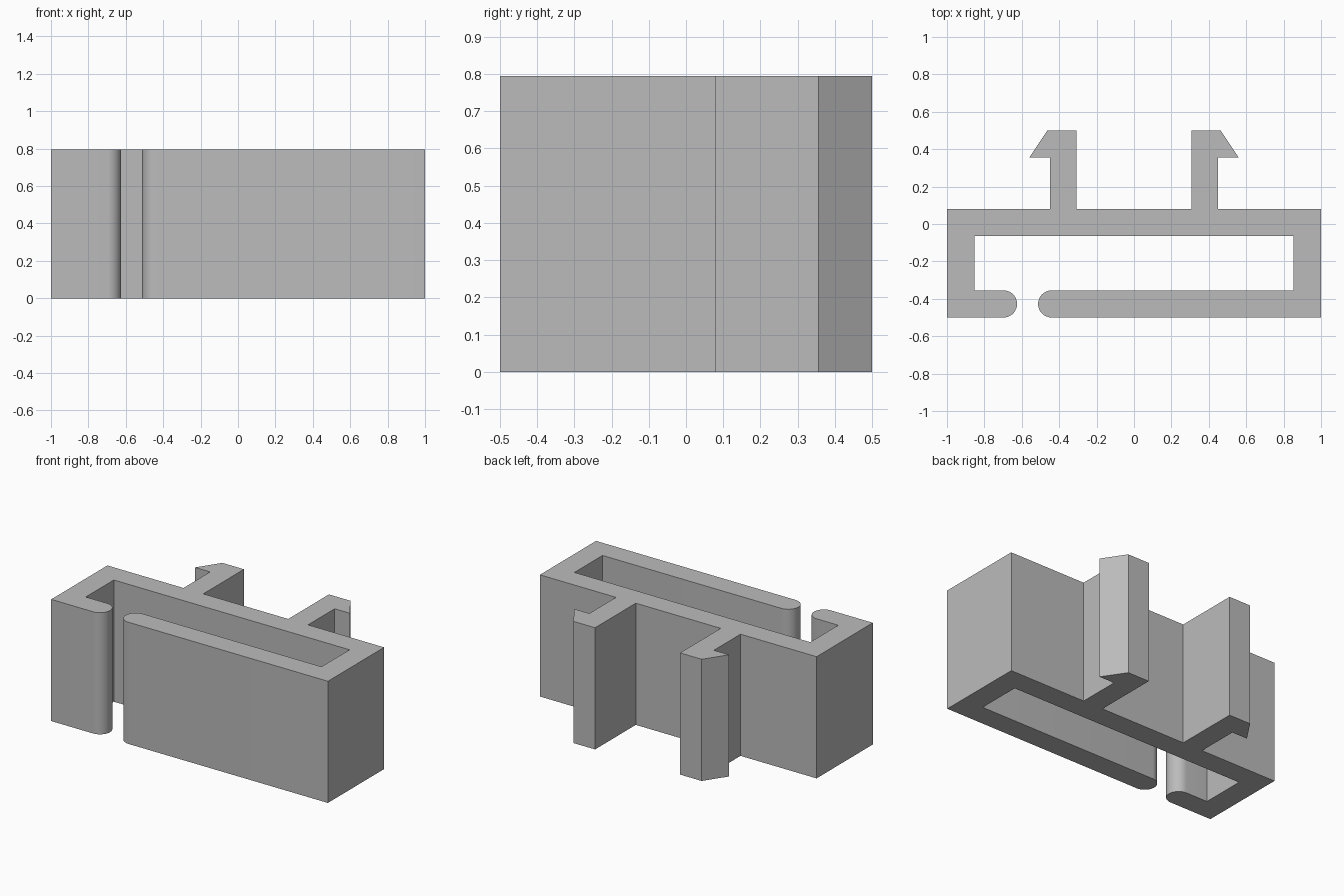
import bpy, bmesh
from math import cos, sin, pi, radians

HEIGHT = 0.795
WALL = 0.145
FRONT, INNER_FRONT = -0.5, -0.355
INNER_BACK, BACK = -0.065, 0.08
BARB, TIP = 0.355, 0.5

cube = bpy.data.objects.get("Cube")
if cube:
    bpy.data.objects.remove(cube)

grey = bpy.data.materials.new("plain grey")
grey.use_nodes = True
colour = (0.5, 0.5, 0.5, 1)
grey.diffuse_color = colour
grey.node_tree.nodes["Principled BSDF"].inputs["Base Color"].default_value = colour


def arc(cx, cy, r, start, end, steps=16):
    """Points of a rounded lip end."""
    angles = [start + (end - start) * i / steps for i in range(steps + 1)]
    return [(cx + r * cos(a), cy + r * sin(a)) for a in angles]


def extrude_profile(name, points):
    """Stand a closed outline up as a solid of the full height."""
    bm = bmesh.new()
    base = bm.faces.new([bm.verts.new((x, y, 0)) for x, y in points])
    result = bmesh.ops.extrude_face_region(bm, geom=[base])
    top = [v for v in result["geom"] if isinstance(v, bmesh.types.BMVert)]
    bmesh.ops.translate(bm, verts=top, vec=(0, 0, HEIGHT))
    bmesh.ops.recalc_face_normals(bm, faces=bm.faces)
    mesh = bpy.data.meshes.new(name)
    bm.to_mesh(mesh)
    bm.free()
    mesh.materials.append(grey)
    obj = bpy.data.objects.new(name, mesh)
    bpy.context.collection.objects.link(obj)
    bpy.ops.object.select_all(action="DESELECT")
    obj.select_set(True)
    bpy.context.view_layer.objects.active = obj
    bpy.ops.object.shade_smooth_by_angle(angle=radians(30))
    return obj


# Hooked arm outline on the +x side, from its outer root to its inner root
hook = [(0.45, BACK), (0.45, BARB), (0.56, BARB), (0.463, TIP),
        (0.307, TIP), (0.307, BACK)]
mirrored_hook = [(-x, y) for x, y in reversed(hook)]

# Rounded lips either side of the front slot
r = WALL / 2
lip_y = FRONT + r
short_lip = arc(-0.625 - r, lip_y, r, pi / 2, -pi / 2)
long_lip = arc(-0.513 + r, lip_y, r, 3 * pi / 2, pi / 2)
inside = 1 - WALL - 0.003

# Whole clip outline: slotted channel with two hooked arms at the back
outline = (
    [(1, FRONT), (1, BACK)] + hook + mirrored_hook
    + [(-1, BACK), (-1, FRONT)] + short_lip[::-1]
    + [(-inside, INNER_FRONT), (-inside, INNER_BACK),
       (inside, INNER_BACK), (inside, INNER_FRONT)]
    + long_lip[::-1]
)
extrude_profile("slotted_clip", outline)
